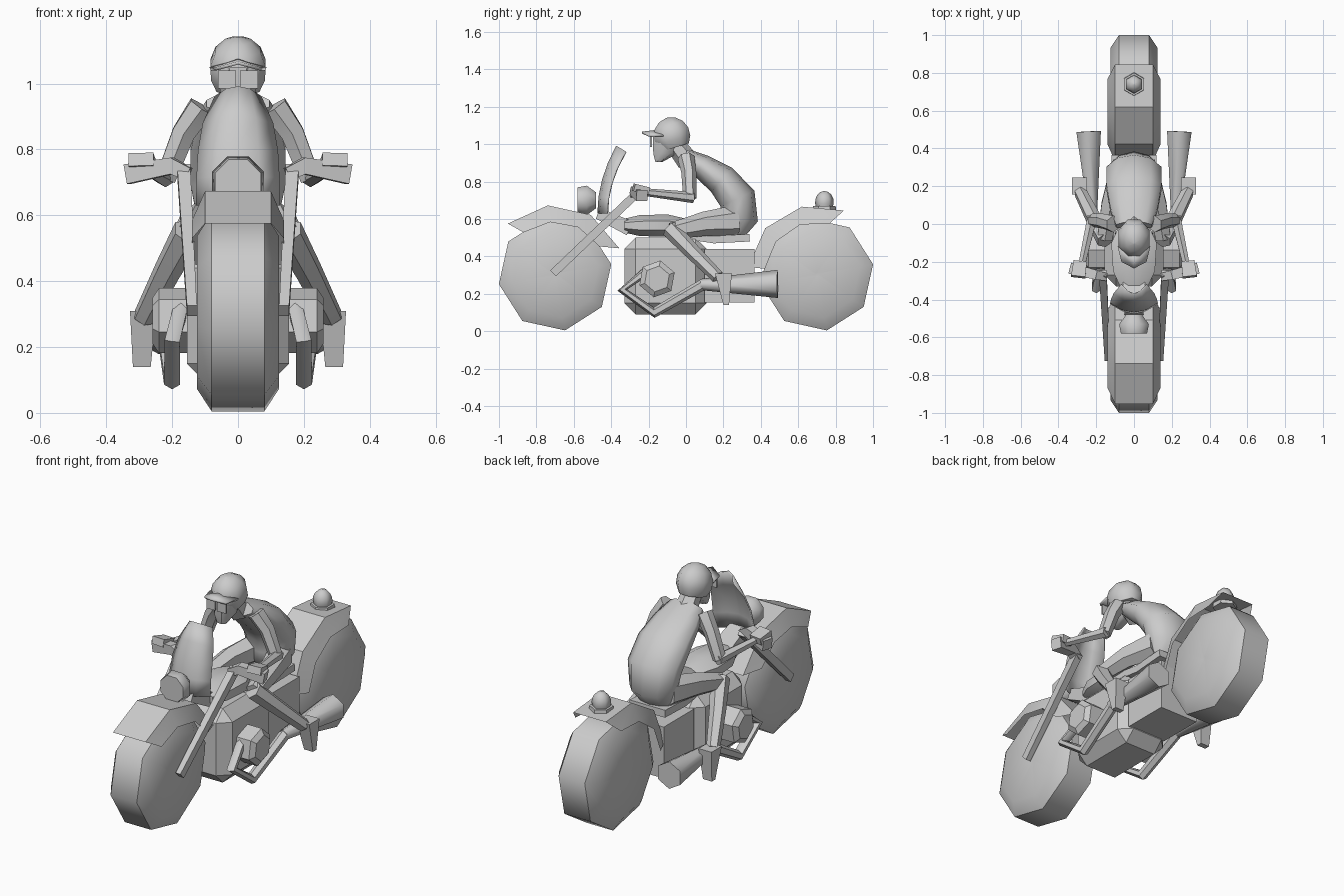
import bpy, bmesh, math
from mathutils import Vector

default_cube = bpy.data.objects.get("Cube")
if default_cube:
    bpy.data.objects.remove(default_cube)

GREY = (.6, .6, .6, 1)
grey = bpy.data.materials.new("plain_grey")
grey.use_nodes = True
grey.diffuse_color = GREY
grey.node_tree.nodes["Principled BSDF"].inputs["Base Color"].default_value = GREY

X, Y, Z = Vector((1, 0, 0)), Vector((0, 1, 0)), Vector((0, 0, 1))
WHEEL_Y, WHEEL_Z, WHEEL_R = .7, .305, .305


def finish(name, bm, mirror=False, smooth=0, thick=0):
    """Turn a bmesh into a named object with material, modifiers and shading."""
    bmesh.ops.recalc_face_normals(bm, faces=bm.faces)
    mesh = bpy.data.meshes.new(name)
    bm.to_mesh(mesh)
    bm.free()
    mesh.materials.append(grey)
    part = bpy.data.objects.new(name, mesh)
    bpy.context.collection.objects.link(part)
    if thick:
        solidify = part.modifiers.new("thickness", "SOLIDIFY")
        solidify.thickness = thick
        solidify.offset = 0
    if mirror:
        part.modifiers.new("mirror", "MIRROR")
    if smooth:
        bpy.ops.object.select_all(action="DESELECT")
        part.select_set(True)
        bpy.context.view_layer.objects.active = part
        bpy.ops.object.shade_smooth_by_angle(angle=math.radians(smooth))


def skin(bm, rows, closed):
    """Join neighbouring rows of vertices with quads."""
    count = len(rows[0])
    for first, second in zip(rows, rows[1:]):
        for i in range(count if closed else count - 1):
            j = (i + 1) % count
            bm.faces.new((first[i], first[j], second[j], second[i]))


def spread(values, count):
    """Widen a start and end pair into an even run of values."""
    if len(values) == count:
        return values
    start, end = values
    return [start + (end - start) * i / (count - 1) for i in range(count)]


def loft(name, path, widths, heights=None, sides=6, axis=None, ref=X, turn=None, **look):
    """Run a polygonal cross-section along a path, with half widths and half heights."""
    bm = bmesh.new()
    points = [Vector(p) for p in path]
    last = len(points) - 1
    widths = spread(widths, len(points))
    heights = spread(heights, len(points)) if heights else widths
    start = math.pi / sides if turn is None else math.radians(turn)
    grow = math.sqrt(2) if sides == 4 else 1
    rows = []
    for k, (point, width, height) in enumerate(zip(points, widths, heights)):
        along = (axis or points[min(k + 1, last)] - points[max(k - 1, 0)]).normalized()
        across = (ref - along * ref.dot(along)).normalized()
        up = along.cross(across)
        angles = [start + math.tau * i / sides for i in range(sides)]
        rows.append([bm.verts.new(point + grow * (across * width * math.cos(a)
                                                  + up * height * math.sin(a)))
                     for a in angles])
    skin(bm, rows, True)
    bm.faces.new(rows[0])
    bm.faces.new(rows[-1])
    finish(name, bm, **look)


def spin(name, origin, axis, profile, flat=1, **look):
    """Lathe (offset, radius) pairs about a straight axis."""
    loft(name, [Vector(origin) + axis * offset for offset, radius in profile],
         [radius for offset, radius in profile],
         [radius * flat for offset, radius in profile], axis=axis, **look)


def dome(name, centre, axis, radius, rise, low, flat=1, **look):
    """A rounded cap that starts at a low latitude and closes at the top."""
    latitudes = [math.radians(a) for a in spread((low, 88), 6)]
    spin(name, centre, axis, [(rise * math.sin(a), radius * math.cos(a)) for a in latitudes],
         flat, smooth=60, **look)


def sheet(name, rows, **look):
    bm = bmesh.new()
    skin(bm, [[bm.verts.new(p) for p in row] for row in rows], False)
    finish(name, bm, **look)


def box(name, low, high, bevel=0, **look):
    bm = bmesh.new()
    bmesh.ops.create_cube(bm, size=1)
    for v in bm.verts:
        v.co = [(a + b) / 2 + c * (b - a) for a, b, c in zip(low, high, v.co)]
    if bevel:
        bmesh.ops.bevel(bm, geom=bm.edges[:], offset=bevel, segments=1, affect="EDGES")
    finish(name, bm, **look)


def fender(name, y, top_angles, side_angles):
    """A four-station guard over a wheel: flat top strip with sloping sides."""
    def rim(x, radius, degrees):
        a = math.radians(degrees)
        return x, y + radius * math.cos(a), WHEEL_Z + radius * math.sin(a)
    sheet(name, [[rim(-.14, .28, side), rim(-.1, .37, top), rim(.1, .37, top), rim(.14, .28, side)]
                 for top, side in zip(spread(top_angles, 4), spread(side_angles, 4))], smooth=30)


# Wheels: eight-sided tyres with bevelled shoulders and shallow hubs
half_tyre = [(.08, WHEEL_R), (.125, .235), (.11, .01)]
tyre = [(-x, r) for x, r in reversed(half_tyre)] + half_tyre
for name, y in (("front", -WHEEL_Y), ("rear", WHEEL_Y)):
    spin(name + "_wheel", (0, y, WHEEL_Z), X, tyre, sides=8, ref=Y, turn=10, smooth=46)

# Fenders
fender("front_fender", -WHEEL_Y, (22, 133), (32, 127))
fender("rear_fender", WHEEL_Y, (67, 174), (76, 174))

# Rear beacon
spin("beacon_base", (0, .74, .63), Z, [(0, .065), (.04, .06)])
dome("beacon_dome", (0, .74, .69), Z, radius=.05, rise=.06, low=-30)

# Engine, rear case, tank, seat and steering neck
box("engine_block", (-.155, -.33, .09), (.155, .11, .5), bevel=.06)
box("rear_case", (-.12, .1, .155), (.12, .365, .44))
spin("fuel_tank", (0, 0, .565), Y, [(-.33, .08), (-.25, .12), (-.1, .13), (0, .08)],
     flat=.5, sides=8, smooth=50)
loft("seat", [(0, -.05, .52), (0, .15, .49), (0, .34, .5)], (.1, .11), (.02, .02), sides=4)
loft("steering_neck", [(0, -.47, .63), (0, -.3, .55)], (.05, .06), (.03, .04), sides=4)
spin("engine_cover", (.14, -.155, .28), X, [(0, .1), (.1, .1), (.12, .07)],
     ref=Y, turn=20, mirror=True, smooth=35)

# Exhausts: bent pipe and flared end
loft("exhaust_pipe", [(.17, -.2, .33), (.2, -.34, .22), (.2, -.17, .1), (.22, .1, .255)],
     (.025, .03), mirror=True, smooth=50)
loft("exhaust_flare", [(.22, .08, .25), (.24, .49, .253)], (.03, .075), mirror=True, smooth=70)

# Fork, handlebar, lamp and windshield
loft("front_fork", [(.14, -.71, .31), (.165, -.26, .74)], (.015, .02), (.022, .022),
     sides=4, mirror=True)
loft("handlebar", [(.15, -.28, .725), (.2, -.27, .75), (.335, -.235, .725)], (.02, .03),
     sides=4, ref=Z, mirror=True)
spin("headlight", (0, -.58, .7), Y, [(0, .075), (.05, .085), (.1, .045)], sides=8, smooth=50)


def shield_row(t):
    width = .125 * math.sqrt(1 - .7 * t ** 3)
    return [(width * x, -.47 + .1 * t * t + .05 * x * x, .63 + .36 * t - .03 * t * x * x)
            for x in (-1, -.5, 0, .5, 1)]


sheet("windshield", [shield_row(k / 4) for k in range(5)], thick=.008, smooth=50)

# Rider body: bent torso, thighs, shins and feet
loft("torso", [(0, -.01, .94), (0, .08, .885), (0, .19, .81), (0, .275, .71),
               (0, .285, .6), (0, .25, .52)],
     [.1 + .055 * math.sin(math.pi * k / 5) for k in range(6)],
     [.04, .065, .085, .1, .1, .06], sides=10, smooth=70)
loft("thigh", [(.075, .27, .59), (.125, .1, .575), (.155, -.08, .535)], (.065, .045), (.085, .045),
     mirror=True, smooth=50)
loft("shin", [(.15, -.085, .55), (.215, .03, .43), (.285, .17, .29)], (.05, .035),
     mirror=True, smooth=50)
loft("foot", [(.288, .2, .31), (.292, .215, .14)], (.04, .027), (.045, .015),
     sides=4, axis=Z, mirror=True)

# Rider arms and hands
loft("upper_arm", [(.11, 0, .93), (.165, .015, .85), (.22, .02, .71)], (.045, .035),
     mirror=True, smooth=50)
loft("forearm", [(.22, .04, .715), (.28, -.23, .745)], (.03, .02), mirror=True, smooth=50)
loft("hand", [(.285, -.2, .75), (.295, -.28, .77)], (.035, .038), (.02, .02),
     sides=4, mirror=True)

# Rider head: neck, face, helmet, brim and goggles
loft("neck", [(0, .01, .91), (0, -.06, 1)], (.06, .05), smooth=50)
loft("face", [(0, -.145, .905), (0, -.11, .95), (0, -.095, 1.05)],
     [.03, .055, .07], [.02, .07, .09], sides=8, axis=Z, smooth=40)
dome("helmet", (0, -.075, 1.045), (Z - Y * .3).normalized(), radius=.092, rise=.1, low=-40,
     flat=1.15, sides=8)


def brim_row(half, y, reach):
    return [(x * half, y - reach * (1 - abs(x)), 1.045 + reach * (1 - abs(x)) / 2)
            for x in (-1, 0, 1)]


sheet("helmet_brim", [brim_row(.085, -.12, .05), brim_row(.065, -.2, .035)], thick=.01, smooth=40)
box("goggle_lens", (.006, -.192, .985), (.06, -.183, 1.04), mirror=True)
